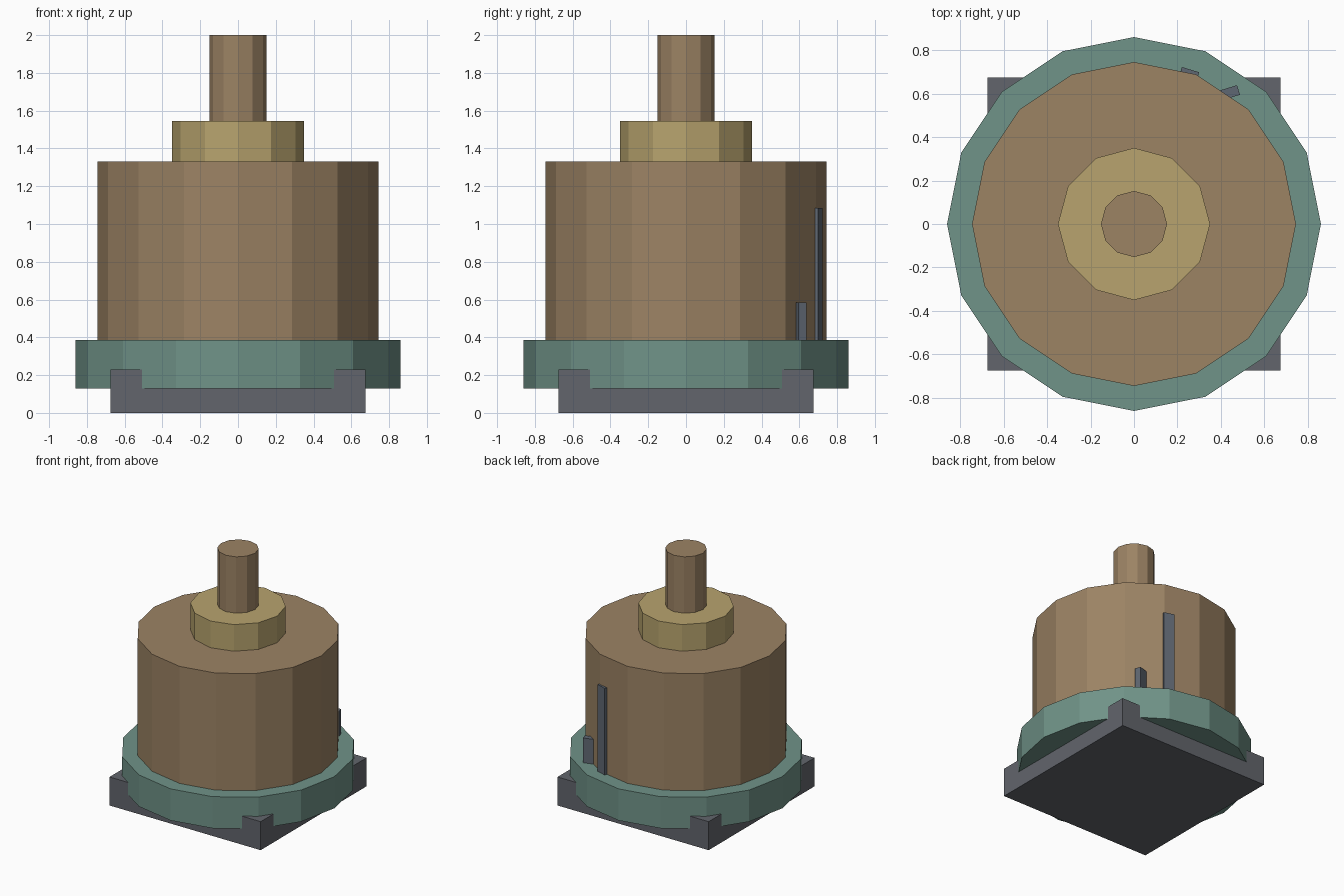
import bpy, bmesh, math
from mathutils import Matrix

if "Cube" in bpy.data.objects:
    bpy.data.objects.remove(bpy.data.objects["Cube"])


def material(name, srgb):
    m = bpy.data.materials.new(name)
    m.diffuse_color = [((c / 255 + 0.055) / 1.055) ** 2.4 for c in srgb] + [1]
    m.use_nodes = True
    m.node_tree.nodes["Principled BSDF"].inputs["Base Color"].default_value = m.diffuse_color
    return m


slate = material("slate grey", (98, 101, 108))
steel = material("steel grey", (95, 103, 114))
teal = material("dull teal", (112, 147, 136))
brown = material("warm brown", (156, 131, 100))
sand = material("sand", (184, 164, 110))


def finish(bm, name, mat):
    me = bpy.data.meshes.new(name)
    bm.to_mesh(me)
    bm.free()
    me.materials.append(mat)
    bpy.context.collection.objects.link(bpy.data.objects.new(name, me))


def drum(name, sides, radius, z0, z1, mat):
    """Flat-faced upright prism with a corner on the x axis."""
    bm = bmesh.new()
    bmesh.ops.create_cone(bm, cap_ends=True, segments=sides, radius1=radius,
                          radius2=radius, depth=z1 - z0,
                          matrix=Matrix.Translation((0, 0, (z0 + z1) / 2)))
    finish(bm, name, mat)


def block(name, x, y, size, z0, z1, mat, turn=0):
    """Box centred on x, y and turned about z by the given degrees."""
    bm = bmesh.new()
    bmesh.ops.create_cube(bm, size=1, matrix=(
        Matrix.Translation((x, y, (z0 + z1) / 2))
        @ Matrix.Rotation(math.radians(turn), 4, 'Z')
        @ Matrix.Diagonal((size[0], size[1], z1 - z0, 1))))
    finish(bm, name, mat)


# Square foot whose corners poke out around the flange
block("square_base", 0, 0, (1.35, 1.35), 0, 0.23, slate)

# Stacked round body
drum("flange", 16, 0.86, 0.13, 0.385, teal)
drum("body", 16, 0.745, 0.385, 1.33, brown)
drum("collar", 12, 0.35, 1.33, 1.545, sand)
drum("shaft", 12, 0.152, 1.545, 2.0, brown)

# Two small bars set into the back of the body
block("short_bar", 0.433, 0.602, (0.10, 0.046), 0.36, 0.585, steel, 17)
block("tall_bar", 0.254, 0.690, (0.083, 0.042), 0.36, 1.085, steel, -17)
